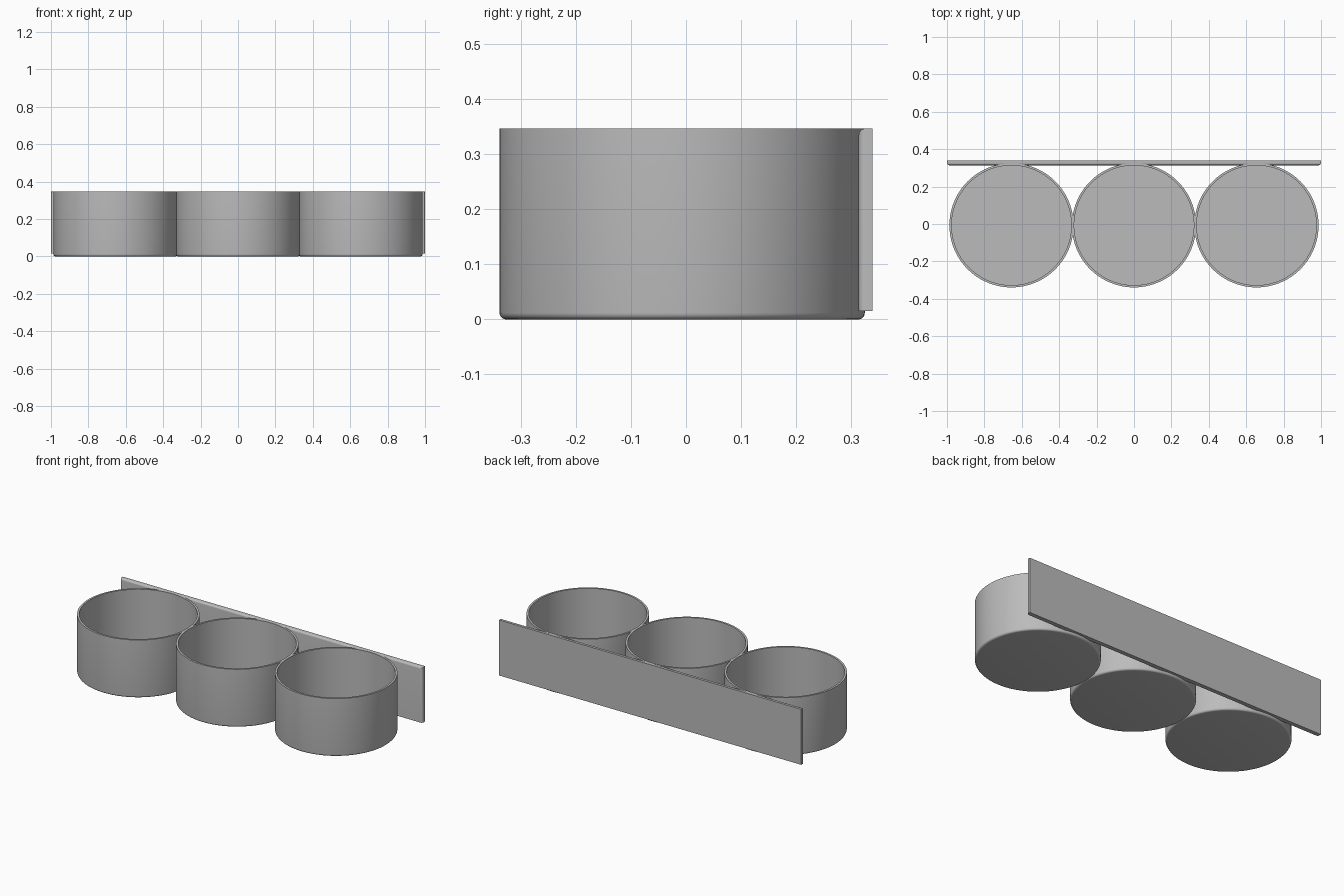
import bpy, bmesh, math
from mathutils import Matrix, Vector

cube = bpy.data.objects.get("Cube")
if cube:
    bpy.data.objects.remove(cube, do_unlink=True)

grey = bpy.data.materials.new("plain grey")
grey.use_nodes = True
colour = (0.5, 0.5, 0.5, 1)
grey.diffuse_color = colour
grey.node_tree.nodes["Principled BSDF"].inputs["Base Color"].default_value = colour

HEIGHT, RADIUS, WALL, FLOOR = 0.347, 0.332, 0.012, 0.014
SPACING, CUP_Y, ROUND = 0.655, -0.007, 0.012


def finish(bm, name):
    bmesh.ops.recalc_face_normals(bm, faces=bm.faces)
    mesh = bpy.data.meshes.new(name)
    bm.to_mesh(mesh)
    bm.free()
    mesh.materials.append(grey)
    obj = bpy.data.objects.new(name, mesh)
    bpy.context.collection.objects.link(obj)
    bpy.ops.object.select_all(action='DESELECT')
    obj.select_set(True)
    bpy.context.view_layer.objects.active = obj
    bpy.ops.object.shade_smooth_by_angle(angle=math.radians(35))
    return obj


def cup(name, x):
    # Lathe: rounded base, outer wall, flat rim, inner wall, floor
    arc = [(RADIUS - ROUND + ROUND * math.sin(a), ROUND - ROUND * math.cos(a))
           for a in (math.pi / 2 * i / 5 for i in range(6))]
    inner = RADIUS - WALL
    profile = [(0, 0)] + arc + [(RADIUS, HEIGHT), (inner, HEIGHT), (inner, FLOOR), (0, FLOOR)]
    bm = bmesh.new()
    verts = [bm.verts.new((r, 0, z)) for r, z in profile]
    edges = [bm.edges.new(pair) for pair in zip(verts, verts[1:])]
    bmesh.ops.spin(bm, geom=verts + edges, cent=(0, 0, 0), axis=(0, 0, 1),
                   angle=math.tau, steps=96)
    bmesh.ops.remove_doubles(bm, verts=bm.verts, dist=0.0001)
    finish(bm, name).location = (x, CUP_Y, 0)


for name, x in (("right_cup", -SPACING), ("middle_cup", 0), ("left_cup", SPACING)):
    cup(name, x)

# Back plate with rounded front edges along the top and both ends
size, centre = Vector((2, 0.025, 0.332)), Vector((0, 0.3265, 0.181))
bm = bmesh.new()
bmesh.ops.create_cube(bm, size=1, matrix=Matrix.Translation(centre) @ Matrix.Diagonal(size).to_4x4())
front_edges = [e for e in bm.edges
               if all(v.co.y < centre.y for v in e.verts)
               and any(v.co.z > centre.z for v in e.verts)]
bmesh.ops.bevel(bm, geom=front_edges, offset=ROUND, segments=5, profile=0.5, affect='EDGES')
finish(bm, "back_plate")
